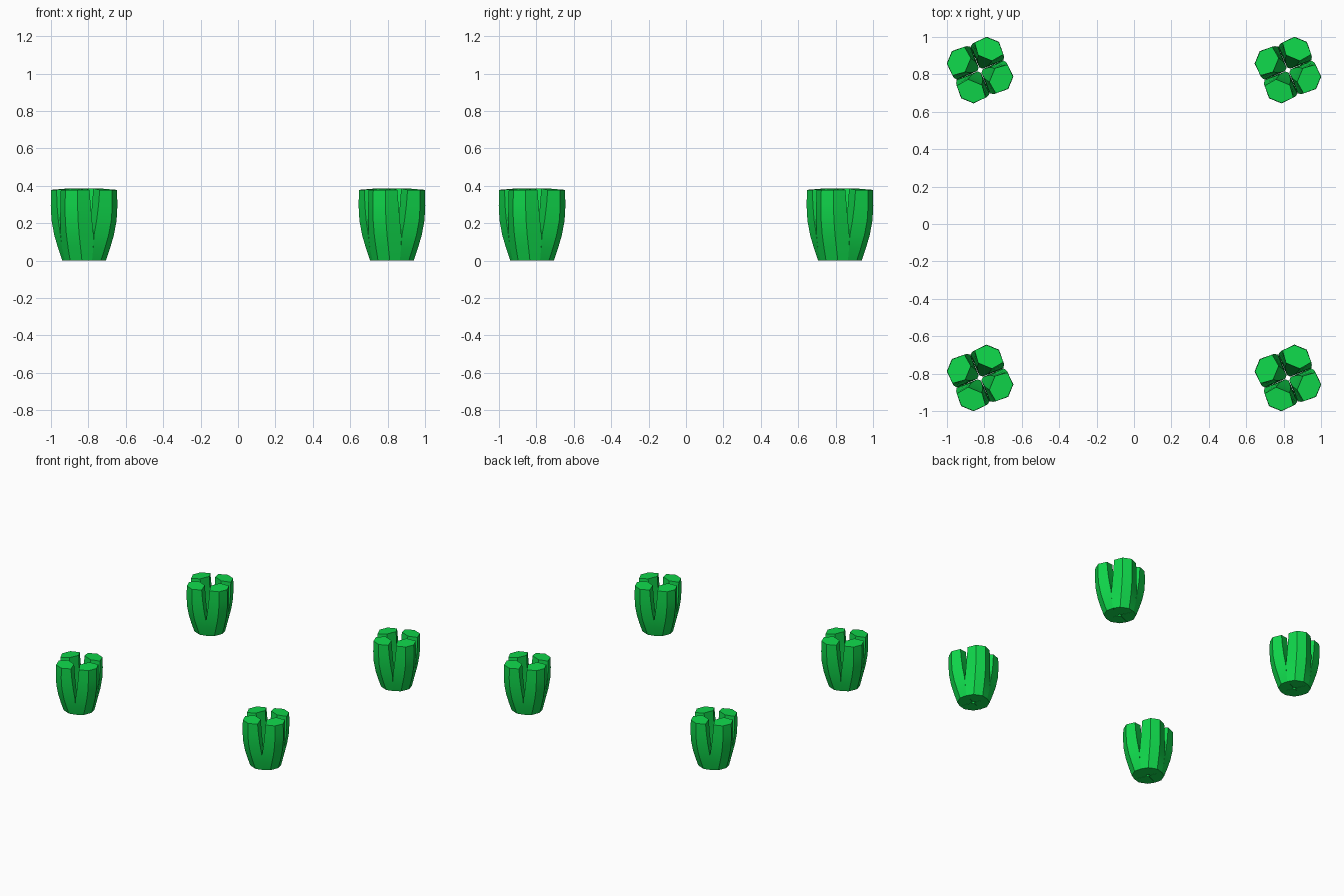
import bpy, bmesh, math
from mathutils import Matrix

if "Cube" in bpy.data.objects:
    bpy.data.objects.remove(bpy.data.objects["Cube"])

green = bpy.data.materials.new("leaf green")
green.diffuse_color = (0.005, 0.68, 0.07, 1)
green.use_nodes = True
green.node_tree.nodes["Principled BSDF"].inputs["Base Color"].default_value = green.diffuse_color

# lobe cross-sections: z, then (radial, half width) of outer edge, shoulder, inner edge
LEVELS = [
    (0.005, (0.112, 0.034), (0.079, 0.079), (0.012, 0.010)),
    (0.07, (0.135, 0.036), (0.090, 0.090), (0.026, 0.022)),
    (0.14, (0.157, 0.037), (0.097, 0.095), (0.040, 0.032)),
    (0.22, (0.173, 0.037), (0.111, 0.092), (0.053, 0.036)),
    (0.30, (0.178, 0.036), (0.120, 0.088), (0.062, 0.038)),
    (0.383, (0.176, 0.035), (0.125, 0.083), (0.070, 0.040)),
]


def add_lobe(bm, angle):
    rot = Matrix.Rotation(angle, 4, 'Z')
    rings = []
    for z, *half in LEVELS:
        outline = [(r, -w) for r, w in reversed(half)] + half
        ring = []
        for i, (r, w) in enumerate(outline):
            # top and bottom rims tilt slightly: inner edge is a touch higher
            dz = 0.008 if i in (0, 5) and z > 0.35 else 0
            v = bm.verts.new((r, w, z + dz))
            v.co = rot @ v.co
            ring.append(v)
        rings.append(ring)
    for a, b in zip(rings, rings[1:]):
        for i in range(6):
            j = (i + 1) % 6
            bm.faces.new((a[i], a[j], b[j], b[i]))
    bm.faces.new(rings[-1])
    bm.faces.new(rings[0][::-1])


# one tuft made of four thick lobes around an open middle
bm = bmesh.new()
for k in range(4):
    add_lobe(bm, math.radians(67.5 + 90 * k))
bmesh.ops.recalc_face_normals(bm, faces=bm.faces)
mesh = bpy.data.meshes.new("tuft")
bm.to_mesh(mesh)
bm.free()
mesh.materials.append(green)
# soften the vertical curve while keeping the facet edges crisp
mesh.shade_smooth()
mesh.set_sharp_from_angle(angle=math.radians(25))

# four tufts, one at each corner
for side, x in (("left", -0.823), ("right", 0.823)):
    for end, y in (("front", -0.823), ("back", 0.823)):
        tuft = bpy.data.objects.new(f"{end}_{side}_tuft", mesh)
        tuft.location = (x, y, -0.005)
        bpy.context.collection.objects.link(tuft)
